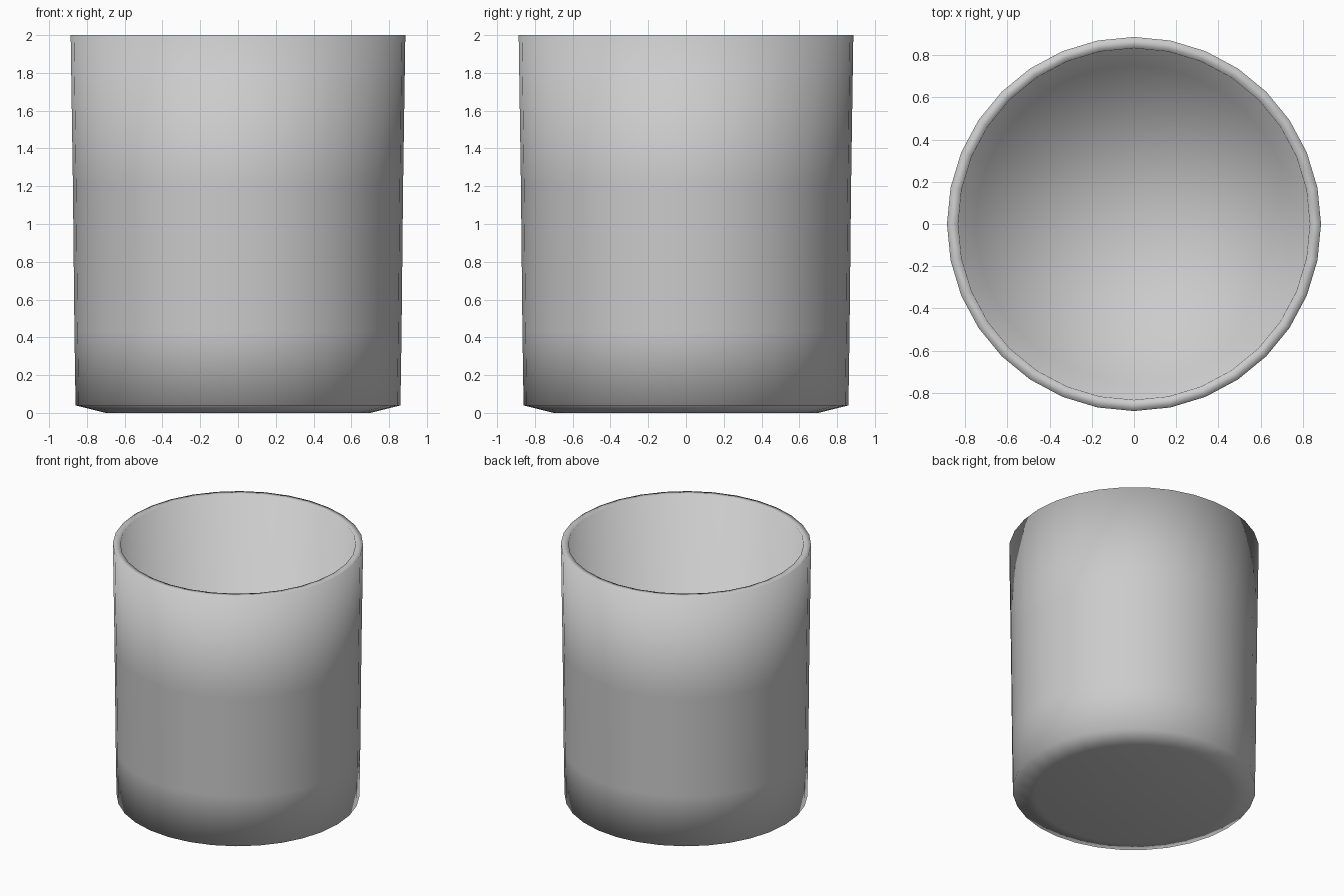
import bpy, bmesh, math

if "Cube" in bpy.data.objects:
    bpy.data.objects.remove(bpy.data.objects["Cube"])

SIDES = 32
FLOOR_Z = 0.08

# Radius / height profile: underside, outer wall, rim, inner wall, floor edge
profile = [(0.70, 0.0), (0.86, 0.04), (0.866, 0.43), (0.874, 1.2), (0.886, 2.0),
           (0.833, 2.0), (0.75, FLOOR_Z)]

bm = bmesh.new()
rings = []
for r, z in profile:
    rings.append([bm.verts.new((r * math.cos(2 * math.pi * i / SIDES),
                                r * math.sin(2 * math.pi * i / SIDES), z))
                  for i in range(SIDES)])

# Walls
for a, b in zip(rings, rings[1:]):
    for i in range(SIDES):
        j = (i + 1) % SIDES
        bm.faces.new((a[i], a[j], b[j], b[i]))


# Underside and inner floor
def fan(ring, z):
    c = bm.verts.new((0, 0, z))
    for i in range(SIDES):
        bm.faces.new((ring[i], ring[(i + 1) % SIDES], c))


fan(rings[0], 0.0)
fan(rings[-1], FLOOR_Z)

bmesh.ops.recalc_face_normals(bm, faces=bm.faces)
for f in bm.faces:
    f.smooth = True
mesh = bpy.data.meshes.new("tumbler")
bm.to_mesh(mesh)
bm.free()
cup = bpy.data.objects.new("tumbler", mesh)
bpy.context.collection.objects.link(cup)
